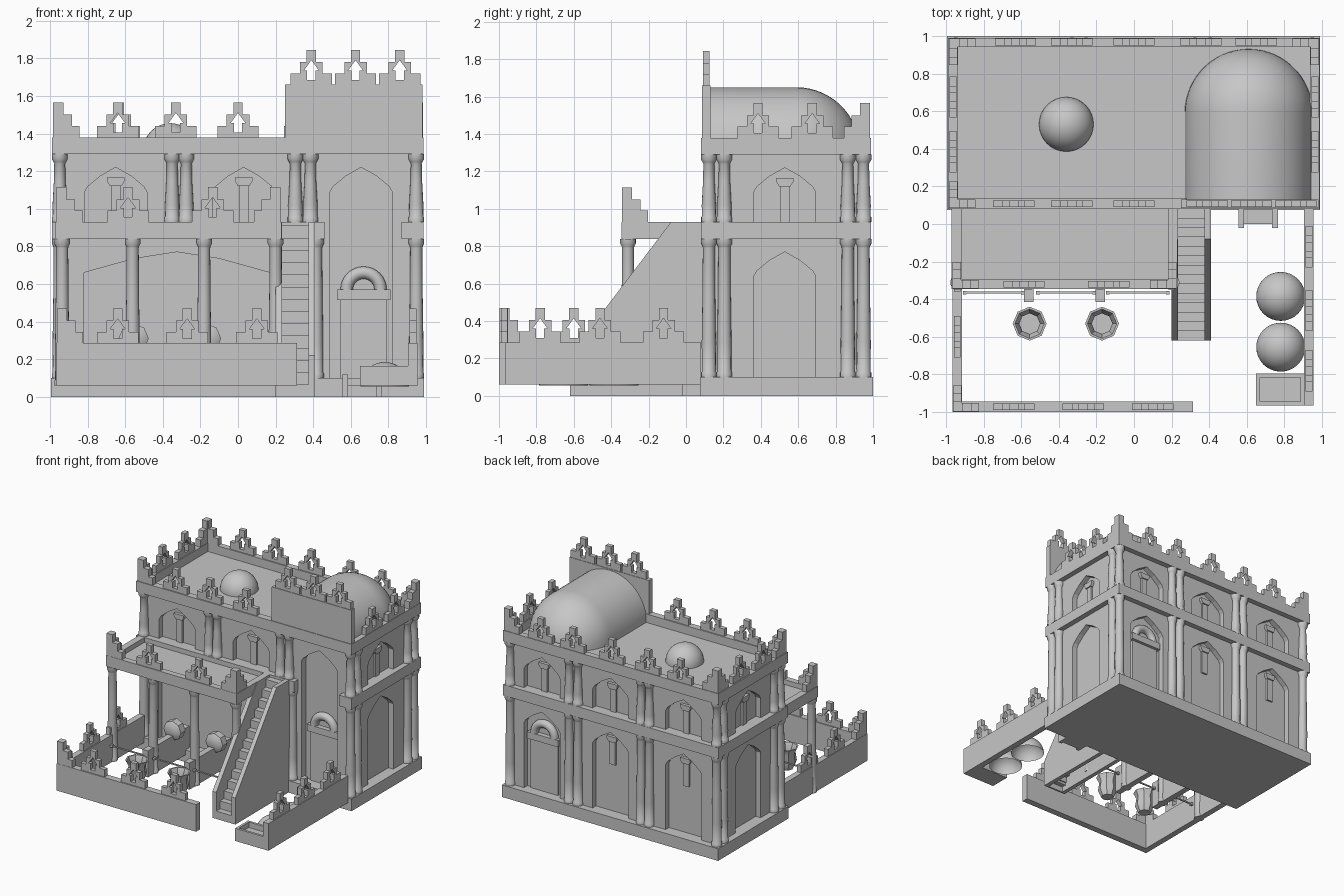
import bpy, bmesh
from math import pi, radians, cos, sin
from mathutils import Matrix, Vector

if "Cube" in bpy.data.objects:
    bpy.data.objects.remove(bpy.data.objects["Cube"])

stone = bpy.data.materials.new("grey_stone")
stone.use_nodes = True
stone.diffuse_color = (0.57, 0.57, 0.57, 1)
stone.node_tree.nodes["Principled BSDF"].inputs["Base Color"].default_value = (0.57, 0.57, 0.57, 1)
I = Matrix()


def place(x, y, z=0, turn=0):
    return Matrix.Translation((x, y, z)) @ Matrix.Rotation(radians(turn), 4, 'Z')


def prism(bm, pts, y0, y1, m=I):
    """Extrude an xz outline from y0 to y1."""
    a = [bm.verts.new(m @ Vector((x, y0, z))) for x, z in pts]
    b = [bm.verts.new(m @ Vector((x, y1, z))) for x, z in pts]
    n = len(pts)
    bm.faces.new(a)
    bm.faces.new(b[::-1])
    for i in range(n):
        j = (i + 1) % n
        bm.faces.new((a[j], a[i], b[i], b[j]))


def box(bm, x0, x1, y0, y1, z0, z1, m=I):
    prism(bm, [(x0, z0), (x1, z0), (x1, z1), (x0, z1)], y0, y1, m)


def lathe(bm, profile, m=I, sides=16, base=True):
    """Spin (radius, height) points about z, with an optional base cap."""
    rings = [[bm.verts.new(m @ Vector((r * cos(2 * pi * k / sides), r * sin(2 * pi * k / sides), z)))
              for k in range(sides)] for r, z in profile]
    for a, b in zip(rings, rings[1:]):
        for k in range(sides):
            j = (k + 1) % sides
            bm.faces.new((a[k], a[j], b[j], b[k]))
    if base:
        bm.faces.new(rings[0][::-1])
    bm.faces.new(rings[-1])


def finish(name, bm, smooth=False):
    bmesh.ops.recalc_face_normals(bm, faces=bm.faces)
    me = bpy.data.meshes.new(name)
    bm.to_mesh(me)
    bm.free()
    me.materials.append(stone)
    ob = bpy.data.objects.new(name, me)
    bpy.context.collection.objects.link(ob)
    bpy.ops.object.select_all(action='DESELECT')
    ob.select_set(True)
    bpy.context.view_layer.objects.active = ob
    if smooth:
        bpy.ops.object.shade_smooth_by_angle(angle=radians(40))
    return ob


def boxes(name, *dims):
    bm = bmesh.new()
    for d in dims:
        box(bm, *d)
    return finish(name, bm)


# Wall frames: local x runs along the wall, local -y points outward
FRONT, BACK = place(0, .13), place(0, .945, 0, 180)
RIGHT, LEFT = place(.94, .528, 0, 90), place(-.94, .528, 0, -90)
UPPER = ((FRONT, (-.65, .03)), (BACK, (-.66, -.03, .64)), (RIGHT, (0,)), (LEFT, (0,)))


def arch(x, half, z0, spring, apex):
    rise = apex - spring
    right = [(half, z0), (half, spring), (half * .9, spring + rise * .22), (half * .5, spring + rise * .64)]
    return [(x + a, b) for a, b in right] + [(x, apex)] + [(x - a, b) for a, b in right[::-1]]


# Main block with pointed niches cut into every wall
body = boxes("main_block", (-.94, .94, .13, .945, .05, 1.31))
cut = bmesh.new()
for wall, xs in UPPER:
    for x in xs:
        prism(cut, arch(x, .165, .93, 1.09, 1.22), -.1, .045, wall)
        if wall is not FRONT:
            prism(cut, arch(x, .165, .1, .64, .77), -.1, .045, wall)
prism(cut, arch(.655, .165, .1, 1.09, 1.22), -.1, .06, FRONT)
prism(cut, [(-.82, .1), (.17, .1), (.17, .66), (-.1, .735), (-.325, .77), (-.55, .735), (-.82, .66)], -.1, .045, FRONT)
cutter = finish("niche_cutter", cut)
mod = body.modifiers.new("niches", 'BOOLEAN')
mod.operation, mod.object, mod.solver = 'DIFFERENCE', cutter, 'EXACT'
bpy.context.view_layer.objects.active = body
bpy.ops.object.modifier_apply(modifier="niches")
bpy.data.objects.remove(cutter)

# Plinth, string course, cornice
boxes("plinth", (-.995, .99, .075, 1, 0, .1))
boxes("string_course", (-.99, .46, .08, .14, .84, .93), (.87, .985, .08, .14, .84, .93),
      (-.99, .985, .935, .99, .84, .93), (-.99, -.93, .08, .99, .84, .93), (.93, .985, .08, .99, .84, .93))
boxes("cornice", (-.99, .985, .08, .135, 1.29, 1.38), (-.99, .985, .94, .99, 1.29, 1.38),
      (-.99, -.935, .135, .94, 1.29, 1.38), (.935, .985, .135, .94, 1.29, 1.38))
boxes("raised_front_wall", (.25, .98, .085, .13, 1.38, 1.66))

# Slit windows with flared heads
bm = bmesh.new()
for wall, xs, z in [(w, xs, .93) for w, xs in UPPER] + [(BACK, (-.035, .64), .49)]:
    for x in xs:
        m = wall @ Matrix.Translation((x, 0, z))
        box(bm, -.026, .026, .03, .06, 0, .195, m)
        prism(bm, [(-.03, .19), (.03, .19), (.046, .215), (.046, .235), (-.046, .235), (-.046, .215)], .02, .06, m)
finish("slit_windows", bm)

# Doors with lintel and half-ring hood
bm = bmesh.new()
ring = bmesh.new()
for wall, x, d in ((FRONT, .668, .06), (BACK, -.66, .045)):
    m = wall @ Matrix.Translation((x, d, 0))
    box(bm, -.125, .125, -.015, .01, .1, .52, m)
    box(bm, -.142, .142, -.04, .01, .515, .57, m)
    prev = None
    for i in range(17):
        a = pi * i / 16
        loop = [ring.verts.new(m @ Vector(((.09 + .033 * cos(t)) * cos(a), -.01 + .033 * sin(t),
                                           .57 + (.09 + .033 * cos(t)) * sin(a))))
                for t in [2 * pi * k / 12 for k in range(12)]]
        for k in range(12 if prev else 0):
            ring.faces.new((prev[k], prev[(k + 1) % 12], loop[(k + 1) % 12], loop[k]))
        prev = loop
finish("doors", bm)
finish("door_hoods", ring, True)
boxes("door_step", (.555, .585, -.02, .08, 0, .12), (.735, .765, -.02, .08, 0, .12), (.585, .735, 0, .08, 0, .06))

# Columns
bm = bmesh.new()


def column(x, y, z0, z1, waist=.034):
    h = z1 - z0
    lathe(bm, [(.041, 0), (.041, .025), (.037, .03), (.038, h * .25), (waist, h * .6), (waist - .002, h - .05),
               (.034, h - .04), (.042, h - .025), (.042, h)], place(x, y, z0))


side_ys = (.122, .205, .865, .95)
for s in (-1, 1):
    for y in side_ys:
        column(s * .948, y, .1, .84)
        column(s * .948, y, .93, 1.29, .031)
for x in (-.35, -.275, .305, .385):
    column(x, .122, .93, 1.29, .031)
    column(x + .02, .95, .93, 1.29, .031)
    column(x + .02, .95, .1, .84)
for x in (.31, .415):
    column(x, .122, .1, .84)
for x in (-.935, -.56, -.18, .2):
    column(x, -.31, .06, .84)
finish("columns", bm, True)

# Terrace
boxes("terrace", (-.97, .23, -.345, .09, .84, .89), (-.97, .23, -.345, -.295, .84, .93),
      (-.97, -.915, -.345, .09, .84, .93), (.18, .23, -.345, .09, .84, .93))

# Courtyard walls
boxes("courtyard_walls", (-.965, .315, -1, -.945, .06, .285), (-.965, -.915, -.945, .08, .06, .285),
      (.905, .955, -.965, .08, .06, .285))

# Stepped merlons with arrow-shaped openings
half = [(0, 0), (.11, 0), (.11, .06), (.06, .06), (.06, .12), (.025, .12), (.025, .185), (0, .185),
        (0, .13), (.04, .075), (.022, .075), (.022, .025), (0, .025)]
corner = [(0, 0), (.14, 0), (.14, .06), (.1, .06), (.1, .12), (.055, .12), (.055, .185), (0, .185)]
bm = bmesh.new()


def merlon(x, y, z, turn=0):
    for s in (1, -1):
        prism(bm, [(s * a, b) for a, b in half], -.018, .018, place(x, y, z, turn))


def corner_merlon(x, y, z, sx, sy):
    prism(bm, [(sx * a, b) for a, b in corner], 0, sy * .045, place(x, y, z))
    prism(bm, [(sy * a, b) for a, b in corner], 0, -sx * .045, place(x, y, z, 90))


for x in (-.64, -.33, 0):
    merlon(x, .108, 1.38)
for x in (.39, .625, .86):
    merlon(x, .108, 1.66)
for x in (-.63, -.33, 0, .355, .65):
    merlon(x, .967, 1.38)
for s in (-1, 1):
    for y in (.385, .675):
        merlon(s * .962, y, 1.38, 90)
    corner_merlon(s * .983, .985, 1.38, -s, -1)
corner_merlon(-.983, .085, 1.38, 1, 1)
for x in (-.585, -.135):
    merlon(x, -.32, .93)
corner_merlon(-.966, -.343, .93, 1, 1)
corner_merlon(.226, -.343, .93, -1, 1)
for x in (-.64, -.27, .1):
    merlon(x, -.972, .285)
for y in (-.6, -.25):
    merlon(-.94, y, .285, 90)
corner_merlon(-.963, -.998, .285, 1, 1)
for y in (-.78, -.46, -.12):
    merlon(.93, y, .285, 90)
finish("merlons", bm)

# Staircase: open-backed treads between two sloping side walls
bm = bmesh.new()
for i in range(14):
    y, z = -.62 + .05 * i, .065 * (i + 1)
    box(bm, .23, .38, y, y + .055, z - .02, z)
    box(bm, .23, .38, y, y + .015, z - .065, z - .01)
for x in (.2, .375):
    prism(bm, [(-.62, 0), (.09, 0), (.09, .93), (-.08, .93), (-.62, .22)], -x - .035, -x, place(0, 0, 0, 90))
finish("staircase", bm)

# Roof domes and garden domes
R = .34
bm = bmesh.new()
rows = [(.13, 1), (.59, 1)] + [(.59 + R * sin(radians(a)), cos(radians(a))) for a in range(6, 90, 6)] + [(.93, .001)]
grid = [[bm.verts.new((.61 + R * f * cos(pi * k / 24), y, 1.31 + R * f * sin(pi * k / 24))) for k in range(25)]
        for y, f in rows]
for a, b in zip(grid, grid[1:]):
    for k in range(24):
        bm.faces.new((a[k], a[k + 1], b[k + 1], b[k]))
finish("vaulted_roof", bm, True)
for name, x, y, z, r in (("small_roof_dome", -.36, .53, 1.31, .145), ("garden_dome_rear", .78, -.385, .055, .13),
                         ("garden_dome_front", .78, -.655, .055, .13)):
    bm = bmesh.new()
    lathe(bm, [(r * cos(radians(a)), r * sin(radians(a))) for a in range(0, 90, 6)] + [(.001, r)],
          place(x, y, z), 32, False)
    finish(name, bm, True)

# Water basin
boxes("basin", (.65, .905, -.965, -.795, .06, .12), (.65, .905, -.965, -.945, .06, .165),
      (.65, .905, -.815, -.795, .06, .165), (.65, .67, -.965, -.795, .06, .165), (.885, .905, -.965, -.795, .06, .165))

# Stall partitions and rails
boxes("stall_partitions", *[(x - .025, x + .025, -.415, .13, .06, .28) for x in (-.56, -.18)])
bm = bmesh.new()
for x0, x1 in ((-.9, -.59), (-.51, -.21), (-.14, .18)):
    box(bm, x0, x1, -.37, -.36, .2, .21)
    for x in (x0, x1):
        box(bm, x - .01, x + .01, -.375, -.355, .195, .215)
finish("stall_rails", bm)

# Standing pots in the yard, and saddle rolls lying on the partitions
bm = bmesh.new()
for x in (-.555, -.17):
    lathe(bm, [(.05, 0), (.076, .06), (.066, .13), (.09, .18), (.078, .18), (.055, .13), (.06, .05)],
          place(x, -.53, .07), 8)
    lathe(bm, [(.05, 0), (.08, .02), (.08, .08), (.05, .1)],
          place(x, .01, .31) @ Matrix.Rotation(pi / 2, 4, 'X'), 8)
finish("pots_and_saddles", bm, True)
